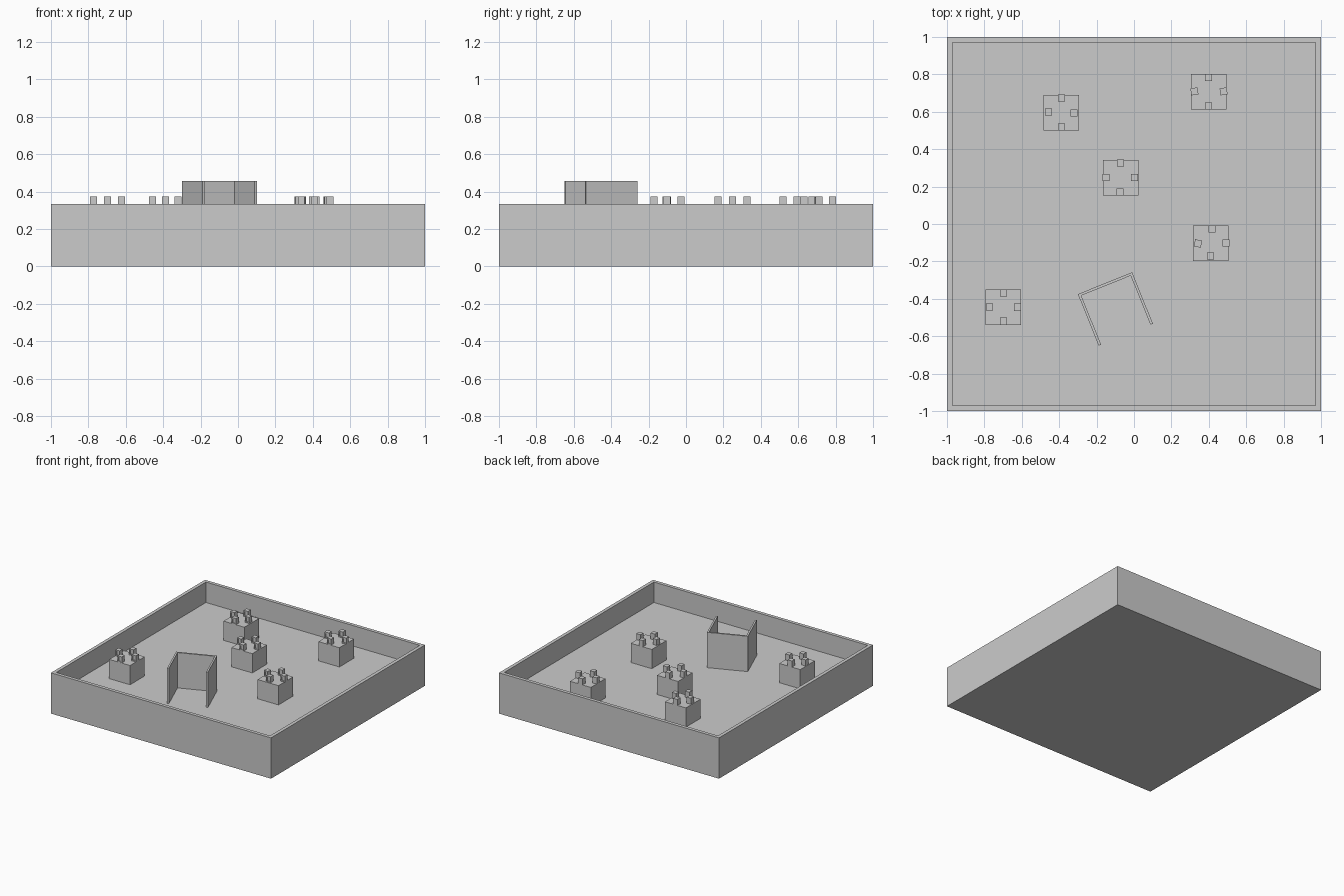
import bpy, bmesh
from math import radians
from mathutils import Vector, Matrix

if "Cube" in bpy.data.objects:
    bpy.data.objects.remove(bpy.data.objects["Cube"])

FLOOR, RIM = 0.167, 0.335
BLOCK_TOP = 0.325
PEG, PEG_TOP = 0.038, 0.375


def finish(name, bm):
    bmesh.ops.recalc_face_normals(bm, faces=bm.faces)
    me = bpy.data.meshes.new(name)
    bm.to_mesh(me)
    bm.free()
    ob = bpy.data.objects.new(name, me)
    bpy.context.collection.objects.link(ob)
    return ob


def prism(bm, outline, z0, z1):
    face = bm.faces.new([bm.verts.new((x, y, z0)) for x, y in outline])
    ext = bmesh.ops.extrude_face_region(bm, geom=[face], use_keep_orig=True)
    top = [v for v in ext["geom"] if isinstance(v, bmesh.types.BMVert)]
    bmesh.ops.translate(bm, verts=top, vec=(0, 0, z1 - z0))
    return top


def square(h):
    return [(-h, -h), (h, -h), (h, h), (-h, h)]


# Tray: solid slab whose top is inset and sunk to the inner floor
bm = bmesh.new()
prism(bm, square(1), 0, RIM)
bmesh.ops.recalc_face_normals(bm, faces=bm.faces)
top = max(bm.faces, key=lambda f: f.calc_center_median().z)
bmesh.ops.inset_individual(bm, faces=[top], thickness=0.04)
inner = bmesh.ops.extrude_discrete_faces(bm, faces=[top])["faces"][0]
bmesh.ops.translate(bm, verts=inner.verts, vec=(0, 0, FLOOR - RIM))
finish("tray", bm)


# Small peg with a little recess in its front face
def peg(name, x, y, turn):
    bm = bmesh.new()
    h = PEG_TOP - BLOCK_TOP
    m = (Matrix.Translation((x, y, BLOCK_TOP + h / 2)) @ Matrix.Rotation(radians(turn), 4, 'Z')
         @ Matrix.Diagonal((PEG, PEG, h, 1)))
    bmesh.ops.create_cube(bm, size=1, matrix=m)
    bm.normal_update()
    face = min(bm.faces, key=lambda f: f.normal.y)
    inward = -face.normal * 0.006
    bmesh.ops.inset_individual(bm, faces=[face], thickness=0.012)
    hole = bmesh.ops.extrude_discrete_faces(bm, faces=[face])["faces"][0]
    bmesh.ops.translate(bm, verts=hole.verts, vec=inward)
    finish(name, bm)


# Blocks: centre, then pegs as (x, y, turn) relative to the centre: back, front, left, right
blocks = [
    ((-0.698, -0.445), [(0, .076, 0), (0, -.075, 0), (-.074, .002, 0), (.076, 0, 0)]),
    ((-0.388, 0.596), [(0, .078, 0), (0, -.077, 0), (-.07, .003, 0), (.067, -.002, 0)]),
    ((-0.072, 0.248), [(0, .078, 0), (-.003, -.077, 0), (-.078, 0, 0), (.075, 0, 0)]),
    ((0.411, -0.102), [(.005, .075, 0), (-.002, -.07, 0), (-.069, -.002, -12), (.08, 0, 0)]),
    ((0.399, 0.706), [(0, .077, 0), (0, -.075, 0), (-.076, .003, 8), (.08, .003, 8)]),
]
for i, ((cx, cy), pegs) in enumerate(blocks, 1):
    bm = bmesh.new()
    prism(bm, [(cx + x, cy + y) for x, y in square(0.095)], FLOOR, BLOCK_TOP)
    finish(f"block_{i}", bm)
    for side, (dx, dy, turn) in zip(("back", "front", "left", "right"), pegs):
        peg(f"block_{i}_{side}_peg", cx + dx, cy + dy, turn)

# Three-sided screen: thin U-shaped wall, open towards the front
left, right = Vector((-0.30, -0.375)), Vector((-0.01, -0.258))
along = (right - left).normalized()
fwd = Vector((along.y, -along.x))
t, arm = 0.014, 0.297
bm = bmesh.new()
prism(bm, [left, right, right + fwd * arm, right + fwd * arm - along * t,
           right + fwd * t - along * t, left + fwd * t + along * t,
           left + fwd * arm + along * t, left + fwd * arm], FLOOR, 0.457)
finish("screen", bm)
